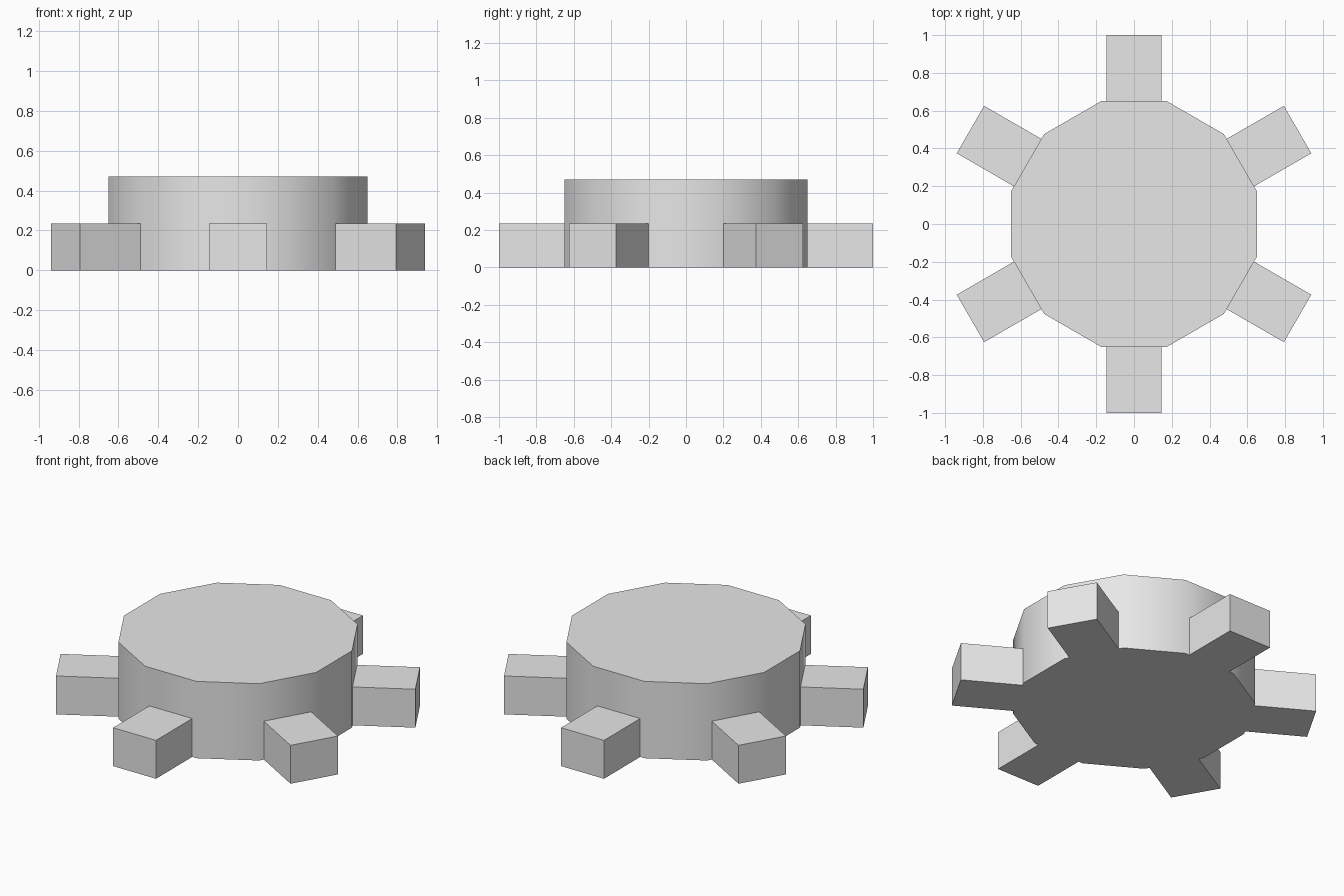
import bpy
import bmesh
from math import cos, pi, radians
from mathutils import Matrix, Vector

cube = bpy.data.objects.get("Cube")
if cube:
    bpy.data.objects.remove(cube, do_unlink=True)

APOTHEM = 0.65      # hub centre to the middle of a flat side
HUB_HEIGHT = 0.47
SPOKE_END = 1.0
SPOKE_WIDTH = 0.29
SPOKE_HEIGHT = 0.235
SIDES = 12

grey = bpy.data.materials.new("light_grey")
grey.use_nodes = True
grey.diffuse_color = (0.8, 0.8, 0.8, 1)
grey.node_tree.nodes["Principled BSDF"].inputs["Base Color"].default_value = grey.diffuse_color


def add_object(name, bm):
    bmesh.ops.recalc_face_normals(bm, faces=bm.faces)
    mesh = bpy.data.meshes.new(name)
    bm.to_mesh(mesh)
    bm.free()
    mesh.materials.append(grey)
    obj = bpy.data.objects.new(name, mesh)
    bpy.context.collection.objects.link(obj)
    return obj


# Twelve-sided hub with flat sides facing the spokes
bm = bmesh.new()
radius = APOTHEM / cos(pi / SIDES)
bmesh.ops.create_cone(
    bm, cap_ends=True, segments=SIDES, radius1=radius, radius2=radius, depth=HUB_HEIGHT,
    matrix=Matrix.Translation((0, 0, HUB_HEIGHT / 2)) @ Matrix.Rotation(pi / SIDES, 4, "Z"))
# Make sure a flat side faces +y, whatever the start angle of the circle
top_y = max(v.co.y for v in bm.verts)
if top_y > APOTHEM + 0.01:
    bmesh.ops.rotate(bm, verts=bm.verts, cent=Vector(),
                     matrix=Matrix.Rotation(pi / SIDES, 3, "Z"))
hub = add_object("hub", bm)
bpy.ops.object.select_all(action="DESELECT")
hub.select_set(True)
bpy.context.view_layer.objects.active = hub
bpy.ops.object.shade_smooth_by_angle(angle=radians(40))

# Six block spokes, each standing on every other flat side
for i in range(6):
    bm = bmesh.new()
    length = SPOKE_END - APOTHEM
    bmesh.ops.create_cube(
        bm, size=1,
        matrix=Matrix.Rotation(radians(90 + 60 * i), 4, "Z")
        @ Matrix.Translation((APOTHEM + length / 2, 0, SPOKE_HEIGHT / 2))
        @ Matrix.Diagonal((length, SPOKE_WIDTH, SPOKE_HEIGHT, 1)))
    add_object(f"spoke_{i + 1}", bm)
